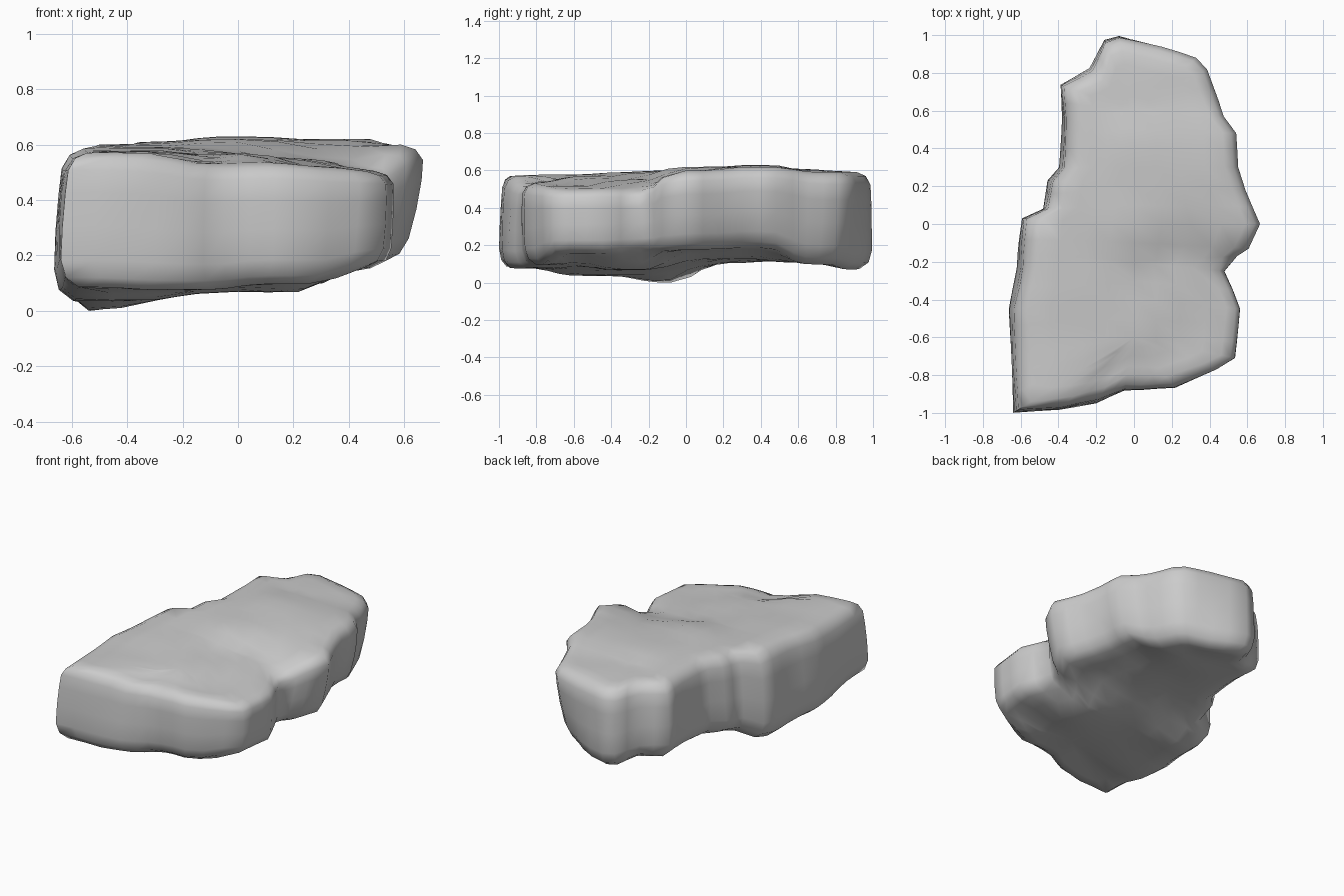
import bpy, bmesh
from mathutils import Vector, noise

if "Cube" in bpy.data.objects:
    bpy.data.objects.remove(bpy.data.objects["Cube"])

# Plan outline of the boulder, counter-clockwise from the front corner
corners = [
    (-.64, -1), (-.4, -.99), (-.2, -.95), (-.05, -.88), (.22, -.87), (.44, -.77),
    (.54, -.71), (.57, -.45), (.53, -.35), (.48, -.25), (.55, -.17), (.61, -.13),
    (.67, 0), (.6, .18), (.56, .3), (.55, .48), (.48, .57), (.39, .82), (.33, .88),
    (.15, .94), (-.08, 1), (-.16, .98), (-.24, .83), (-.4, .74), (-.39, .55),
    (-.4, .3), (-.46, .23), (-.49, .08), (-.6, .03), (-.61, -.08), (-.62, -.23),
    (-.67, -.45), (-.65, -.8)]

# Height samples (x, y, z) of the top and underside
top_samples = [
    (-.6, -.9, .57), (-.3, -.75, .58), (-.1, -.85, .53), (-.3, -.3, .59),
    (0, -.5, .57), (.3, -.6, .52), (.5, -.6, .5), (.5, -.3, .5), (.2, -.3, .55),
    (.6, 0, .6), (0, .05, .62), (-.55, -.05, .6), (.4, .35, .62), (0, .4, .63),
    (-.35, .4, .61), (0, .7, .6), (0, .95, .59), (.35, .8, .59)]
bottom_samples = [
    (-.6, -.95, .09), (-.2, -.85, .08), (.2, -.8, .1), (.5, -.6, .16), (.5, -.2, .17),
    (.15, -.3, .07), (-.5, -.07, 0), (-.42, .05, .07), (-.45, -.5, .04),
    (-.35, .2, .11), (0, .3, .13), (.5, .05, .18), (.45, .35, .19), (0, .6, .11),
    (.3, .75, .1), (.1, .95, .07), (-.35, .55, .12)]


def split_edges(points, spacing):
    """Divide long edges of a closed outline evenly."""
    result = []
    for a, b in zip(points, points[1:] + points[:1]):
        a, b = Vector(a), Vector(b)
        parts = max(1, round((b - a).length / spacing))
        result += [a.lerp(b, k / parts) for k in range(parts)]
    return result


def height(samples, x, y):
    """Blend nearby samples by inverse distance."""
    total = weight = 0
    for sx, sy, sz in samples:
        w = 1 / ((x - sx) ** 2 + (y - sy) ** 2 + .008) ** 2
        total += w * sz
        weight += w
    return total / weight


def surface_point(x, y, level):
    low = height(bottom_samples, x, y)
    high = height(top_samples, x, y)
    return Vector((x, y, low + (high - low) * level))


def lean(p, level):
    """Left wall tucks in towards the top, right wall towards the ground."""
    if p.x < 0:
        amount = .04 * max(0, level - .2)
    else:
        amount = (.08 if p.y > -.2 else .02) * max(0, .85 - level)
    return amount * min(1, abs(p.x) * 3)


def ring(bm, inset, fraction, level):
    """Outline pulled towards the long spine by a distance and a fraction."""
    verts = []
    for p in outline:
        spine = Vector((0, max(-.6, min(.6, round(p.y, 1)))))
        edge = (inset + lean(p, level)) / (p - spine).length
        q = p.lerp(spine, edge + (1 - edge) * fraction)
        co = surface_point(q.x, q.y, level)
        if 0 < level < 1:
            co.xy += (spine - p).normalized() * noise.noise(co * 4) * .01
        verts.append(bm.verts.new(co))
    return verts


# Stack rings from the underside over the walls to the top, closing on the spine
outline = split_edges(corners, .1)
bm = bmesh.new()
profile = [
    (.075, 1, 0), (.075, .75, 0), (.075, .5, 0), (.075, .22, 0), (.075, 0, 0),
    (.025, 0, .07), (.005, 0, .2), (0, 0, .45), (0, 0, .7), (.005, 0, .87),
    (.03, 0, .96), (.08, 0, 1), (.08, .22, 1), (.08, .5, 1), (.08, .75, 1), (.08, 1, 1)]
rings = [ring(bm, *row) for row in profile]
n = len(outline)
for a, b in zip(rings, rings[1:]):
    for i in range(n):
        j = (i + 1) % n
        bm.faces.new((a[i], a[j], b[j], b[i]))
bmesh.ops.remove_doubles(bm, verts=bm.verts, dist=.002)
bmesh.ops.recalc_face_normals(bm, faces=bm.faces)

# Stand the stone on the ground
lowest = min(v.co.z for v in bm.verts)
for v in bm.verts:
    v.co.z -= lowest * max(0, 1 - v.co.z / .3)

mesh = bpy.data.meshes.new("boulder")
bm.to_mesh(mesh)
bm.free()
boulder = bpy.data.objects.new("boulder", mesh)
bpy.context.collection.objects.link(boulder)

# Plain grey stone
stone = bpy.data.materials.new("grey stone")
stone.use_nodes = True
colour = (.6, .6, .6, 1)
stone.diffuse_color = colour
stone.node_tree.nodes["Principled BSDF"].inputs["Base Color"].default_value = colour
mesh.materials.append(stone)

bpy.context.view_layer.objects.active = boulder
boulder.select_set(True)
bpy.ops.object.shade_smooth_by_angle(angle=1.2)
